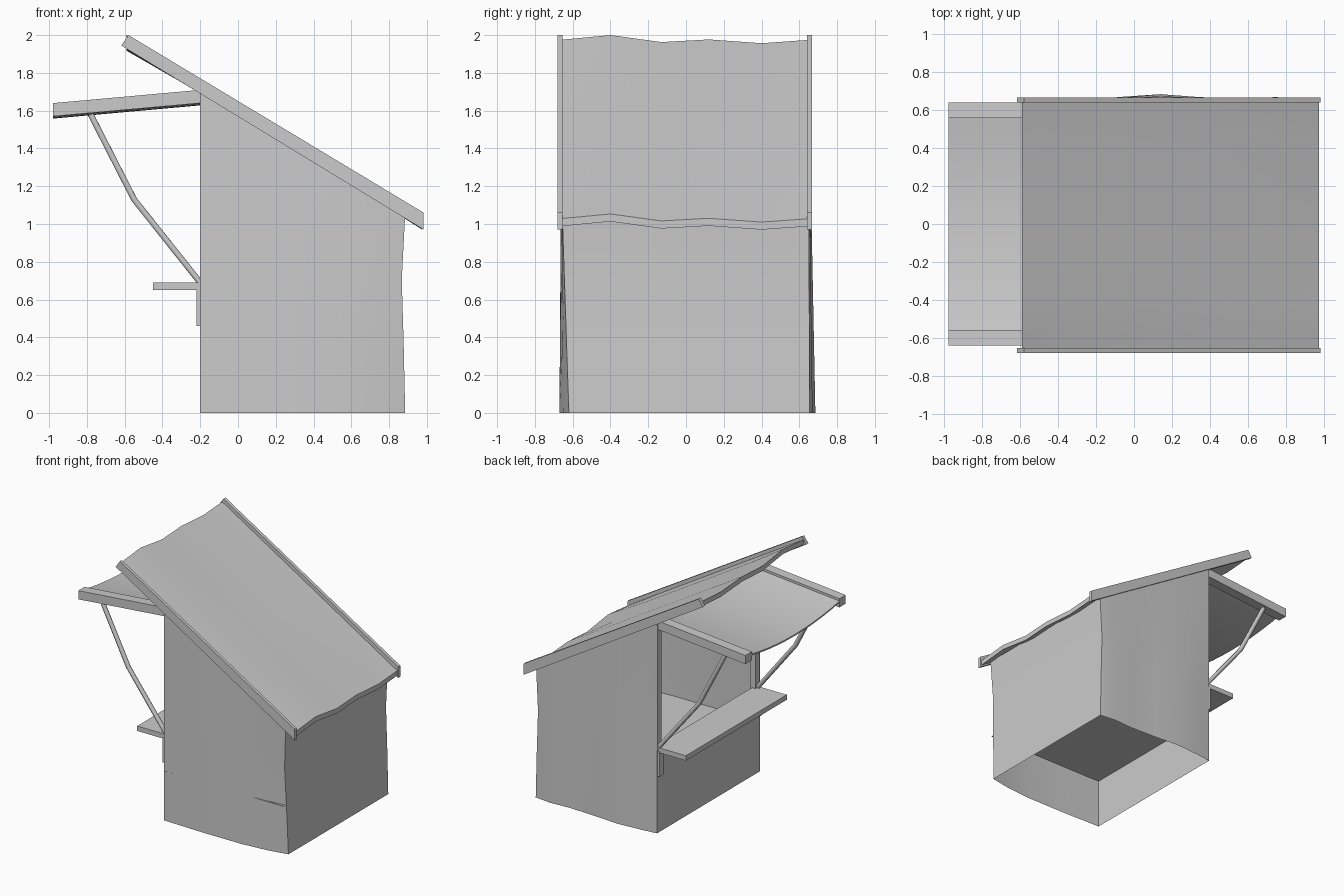
import bpy, bmesh, math
from mathutils import Vector

if "Cube" in bpy.data.objects:
    bpy.data.objects.remove(bpy.data.objects["Cube"])


def finish(name, bm, smooth=True):
    me = bpy.data.meshes.new(name)
    bmesh.ops.recalc_face_normals(bm, faces=bm.faces[:])
    bm.to_mesh(me)
    bm.free()
    ob = bpy.data.objects.new(name, me)
    bpy.context.collection.objects.link(ob)
    if smooth:
        bpy.ops.object.select_all(action='DESELECT')
        ob.select_set(True)
        bpy.context.view_layer.objects.active = ob
        bpy.ops.object.shade_smooth_by_angle(angle=math.radians(40))
    return ob


def grid(name, rows, thick=0.0):
    """Skin a list of equally long point rows; optional downward thickness."""
    bm = bmesh.new()
    vs = [[bm.verts.new(p) for p in r] for r in rows]
    for a, b in zip(vs, vs[1:]):
        for i in range(len(a) - 1):
            bm.faces.new((a[i], a[i + 1], b[i + 1], b[i]))
    if thick:
        r = bmesh.ops.extrude_face_region(bm, geom=bm.faces[:], use_keep_orig=True)
        bmesh.ops.translate(bm, vec=(0, 0, -thick),
                            verts=[v for v in r['geom'] if isinstance(v, bmesh.types.BMVert)])
    return finish(name, bm)


def slab(name, profile, y0, y1):
    """Extrude an x-z outline along y."""
    bm = bmesh.new()
    f = bm.faces.new([bm.verts.new((x, y0, z)) for x, z in profile])
    r = bmesh.ops.extrude_face_region(bm, geom=[f], use_keep_orig=True)
    bmesh.ops.translate(bm, vec=(0, y1 - y0, 0),
                        verts=[v for v in r['geom'] if isinstance(v, bmesh.types.BMVert)])
    return finish(name, bm)


def box(name, x0, x1, y0, y1, z0, z1):
    return slab(name, [(x0, z0), (x1, z0), (x1, z1), (x0, z1)], y0, y1)


def rod(name, path, r):
    """Square bent bar through x-y-z points."""
    cu = bpy.data.curves.new(name, 'CURVE')
    cu.dimensions = '3D'
    cu.bevel_depth, cu.bevel_resolution, cu.use_fill_caps = r, 1, True
    sp = cu.splines.new('POLY')
    sp.points.add(len(path) - 1)
    for p, c in zip(sp.points, path):
        p.co = (*c, 1)
    ob = bpy.data.objects.new(name, cu)
    bpy.context.collection.objects.link(ob)
    return ob


def roof_z(x):
    return 1.975 - 0.605 * (x + 0.59)


# Warped side and back walls: x, y at foot, y at top
plan = [(-0.20, -0.66, -0.66), (0.15, -0.67, -0.66), (0.50, -0.67, -0.66),
        (0.72, -0.65, -0.66), (0.885, -0.62, -0.655), (0.885, -0.2, -0.2),
        (0.885, 0.25, 0.25), (0.885, 0.655, 0.65), (0.75, 0.67, 0.655),
        (0.58, 0.66, 0.655), (0.34, 0.67, 0.655), (0.14, 0.685, 0.655),
        (-0.08, 0.67, 0.655), (-0.20, 0.655, 0.655)]
rows = []
for t in (0, 0.35, 0.67, 1):
    dx = {0.35: -0.008, 0.67: -0.018}.get(t, 0)
    rows.append([(x + (dx if x > 0.8 else 0), a + (b - a) * t, t * (roof_z(x) - 0.03))
                 for x, a, b in plan])
grid("walls", rows)

# Front panel below the hatch, and raised floor inside
grid("front_panel", [[(-0.2, -0.66, z), (-0.2, 0.655, z)] for z in (0, 0.67)])
grid("floor", [[(x, -0.662, 0.40), (x, 0.652, 0.40)] for x in (-0.2, 0.87)])

# Wavy roof sheet
wave = [(-0.665, 0), (-0.40, 0.025), (-0.13, -0.012), (0.12, 0.002), (0.40, -0.018), (0.655, 0)]
grid("roof_sheet", [[(x, y, roof_z(x) + dz * (1 if i in (0, 4) else 0.5)) for y, dz in wave]
                    for i, x in enumerate((-0.59, -0.3, 0.2, 0.7, 0.975))], 0.04)

# Roof edge boards
barge = [(-0.58, 2.0), (0.983, 1.06), (0.983, 0.97), (-0.618, 1.945)]
slab("roof_edge_front", barge, -0.68, -0.655)
slab("roof_edge_back", barge, 0.64, 0.668)

# Sagging awning sheet
n = 10
grid("awning_sheet", [[(x, -0.58 + 1.16 * i / n,
                        z - 0.055 * (1 - (2 * i / n - 1) ** 2)) for i in range(n + 1)]
                      for x, z in ((-0.98, 1.625), (-0.2, 1.695))], 0.012)

# Parts repeated on both sides of the hatch
beam = [(-0.2, 1.71), (-0.2, 1.64), (-0.98, 1.57), (-0.98, 1.64)]
for s, side in ((-1, "front"), (1, "back")):
    slab("awning_beam_" + side, beam, s * 0.56, s * 0.64)
    rod("awning_strut_" + side, [(-0.78, s * 0.61, 1.58), (-0.55, s * 0.615, 1.13),
                                 (-0.2, s * 0.63, 0.69)], 0.018)
    box("hatch_post_" + side, -0.2, -0.15, s * 0.6, s * 0.652, 0.66, 1.68)
    box("shelf_bracket_" + side, -0.22, -0.195, s * 0.6, s * 0.65, 0.46, 0.66)

# Serving shelf
box("shelf", -0.45, -0.17, -0.645, 0.645, 0.65, 0.69)
